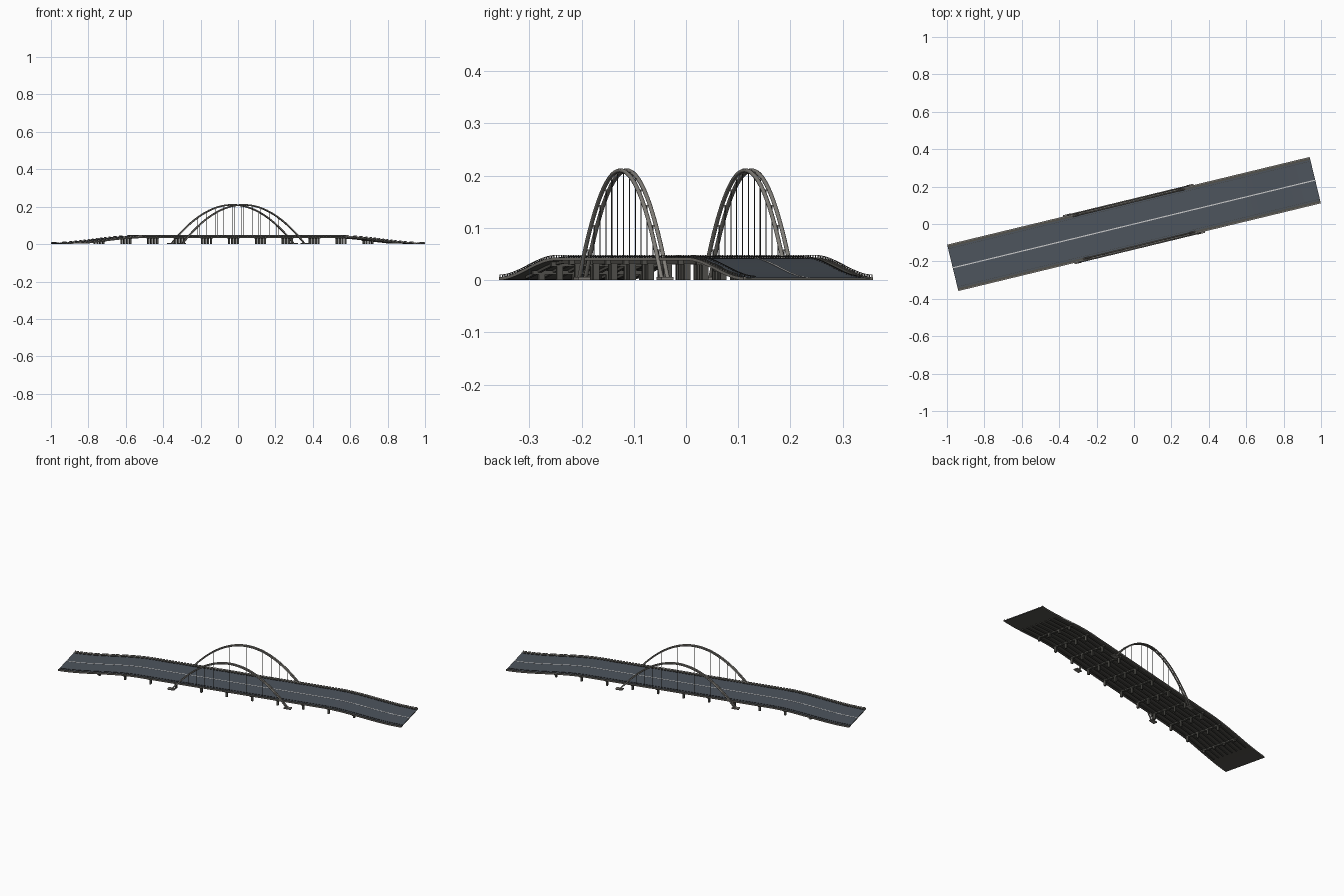
import bpy, bmesh, math
from mathutils import Matrix, Vector

if "Cube" in bpy.data.objects:
    bpy.data.objects.remove(bpy.data.objects["Cube"])

ROT = Matrix.Rotation(math.radians(13.6), 4, 'Z')
L = 0.997          # half length
TOP = 0.042        # deck height in the middle


def mat(name, c):
    m = bpy.data.materials.new(name)
    m.diffuse_color = (*c, 1)
    m.use_nodes = True
    m.node_tree.nodes["Principled BSDF"].inputs["Base Color"].default_value = m.diffuse_color
    return m


ASPHALT = mat("asphalt", (0.075, 0.09, 0.11))
CONCRETE = mat("concrete", (0.085, 0.083, 0.073))
STEEL = mat("steel", (0.22, 0.21, 0.19))
DARK = mat("dark_metal", (0.05, 0.05, 0.048))
WHITE = mat("white_paint", (0.8, 0.8, 0.78))


def height(u):
    t = min(1, max(0, (L - abs(u)) / 0.46))
    return 0.0045 + (TOP - 0.0045) * t * t * (3 - 2 * t)


def finish(bm, name, m):
    bmesh.ops.recalc_face_normals(bm, faces=bm.faces)
    bm.transform(ROT)
    me = bpy.data.meshes.new(name)
    bm.to_mesh(me)
    bm.free()
    me.materials.append(m)
    ob = bpy.data.objects.new(name, me)
    bpy.context.collection.objects.link(ob)
    return ob


def loft(bm, rings):
    rows = [[bm.verts.new(p) for p in r] for r in rings]
    n = len(rows[0])
    for a, b in zip(rows, rows[1:]):
        for i in range(n):
            bm.faces.new((a[i], a[(i + 1) % n], b[(i + 1) % n], b[i]))
    bm.faces.new(rows[0])
    bm.faces.new(rows[-1][::-1])


def strip(bm, v0, v1, lo, hi, u0=-L, u1=L, n=72):
    # rectangular bar that follows the deck profile
    rings = []
    for i in range(n + 1):
        u = u0 + (u1 - u0) * i / n
        z = height(u)
        rings.append([(u, v0, max(0, z + lo)), (u, v1, max(0, z + lo)),
                      (u, v1, z + hi), (u, v0, z + hi)])
    loft(bm, rings)


def box(bm, u, v, z0, z1, du, dv):
    bmesh.ops.create_cube(bm, size=1, matrix=Matrix.Translation((u, v, (z0 + z1) / 2))
                          @ Matrix.Diagonal((du, dv, z1 - z0, 1)))


# deck slab, road surface and centre line
bm = bmesh.new()
strip(bm, -0.126, 0.126, -0.0045, -0.0005)
finish(bm, "deck_slab", CONCRETE)
bm = bmesh.new()
strip(bm, -0.112, 0.112, -0.0008, 0.0004)
finish(bm, "road_surface", ASPHALT)
bm = bmesh.new()
strip(bm, -0.003, 0.003, 0, 0.0009)
finish(bm, "centre_line", WHITE)

# longitudinal girders below the deck
bm = bmesh.new()
for i in range(8):
    v = -0.105 + 0.03 * i
    strip(bm, v - 0.003, v + 0.003, -0.010, -0.004, -0.86, 0.86)
finish(bm, "girders", CONCRETE)

# outer kerbs and railings
kerb, rail, posts, barrier = (bmesh.new() for _ in range(4))
for s in (-1, 1):
    strip(kerb, s * 0.1225, s * 0.1275, -0.0045, 0.0015)
    strip(rail, s * 0.1242, s * 0.1262, 0.0050, 0.0062)
    strip(rail, s * 0.1247, s * 0.1257, 0.0030, 0.0036)
    strip(barrier, s * 0.1035, s * 0.1050, 0.0022, 0.0038)
    for i in range(101):
        u = -L + 0.002 + (2 * L - 0.004) * i / 100
        z = height(u)
        box(posts, u, s * 0.1252, z, z + 0.0055, 0.0016, 0.0016)
        box(barrier, u, s * 0.1043, z, z + 0.0035, 0.0018, 0.0018)
finish(kerb, "kerbs", STEEL)
finish(rail, "hand_rails", STEEL)
finish(posts, "railing_posts", DARK)
finish(barrier, "guard_rails", DARK)

# piers: cross beam on four columns
bm = bmesh.new()
for k in range(-5, 6):
    u = -0.025 + 0.148 * k
    z = height(abs(u) + 0.006)
    box(bm, u, 0, z - 0.012, z - 0.004, 0.012, 0.235)
    for v in (-0.1, -0.033, 0.033, 0.1):
        box(bm, u, v, 0, z - 0.009, 0.010, 0.012)
finish(bm, "piers", CONCRETE)

# twin-rib arches with hangers and footings
A, H, V = 0.338, 0.210, 0.123


def arch(u):
    return H * (1 - (u / A) ** 2)


ribs, ties, hang, feet = (bmesh.new() for _ in range(4))
N = 48
for s in (-1, 1):
    for off in (-0.006, 0.006):
        rings = []
        for i in range(N + 1):
            u = -A + 2 * A * i / N
            p = Vector((u, s * V + off, arch(u)))
            nrm = Vector((2 * H * u / A ** 2, 0, 1)).normalized()
            ring = []
            for a in range(8):
                t = 2 * math.pi * a / 8
                q = p + nrm * 0.0042 * math.cos(t) + Vector((0, 0.0042 * math.sin(t), 0))
                q.z = max(0, q.z)
                ring.append(q)
            rings.append(ring)
        loft(ribs, rings)
    for i in range(-6, 7):
        u = 0.048 * i
        box(ties, u, s * V, arch(u) - 0.0015, arch(u) + 0.0015, 0.003, 0.012)
        z0, z1 = height(u) - 0.002, arch(u)
        bmesh.ops.create_cone(hang, cap_ends=True, segments=6, radius1=0.001, radius2=0.001,
                              depth=z1 - z0,
                              matrix=Matrix.Translation((u, s * V, (z0 + z1) / 2)))
    for e in (-1, 1):
        box(feet, e * A, s * V, 0, 0.006, 0.04, 0.024)
ob = finish(ribs, "arch_ribs", STEEL)
finish(ties, "arch_cross_ties", STEEL)
finish(hang, "hangers", DARK)
finish(feet, "arch_footings", STEEL)
bpy.context.view_layer.objects.active = ob
ob.select_set(True)
bpy.ops.object.shade_smooth_by_angle(angle=math.radians(50))
